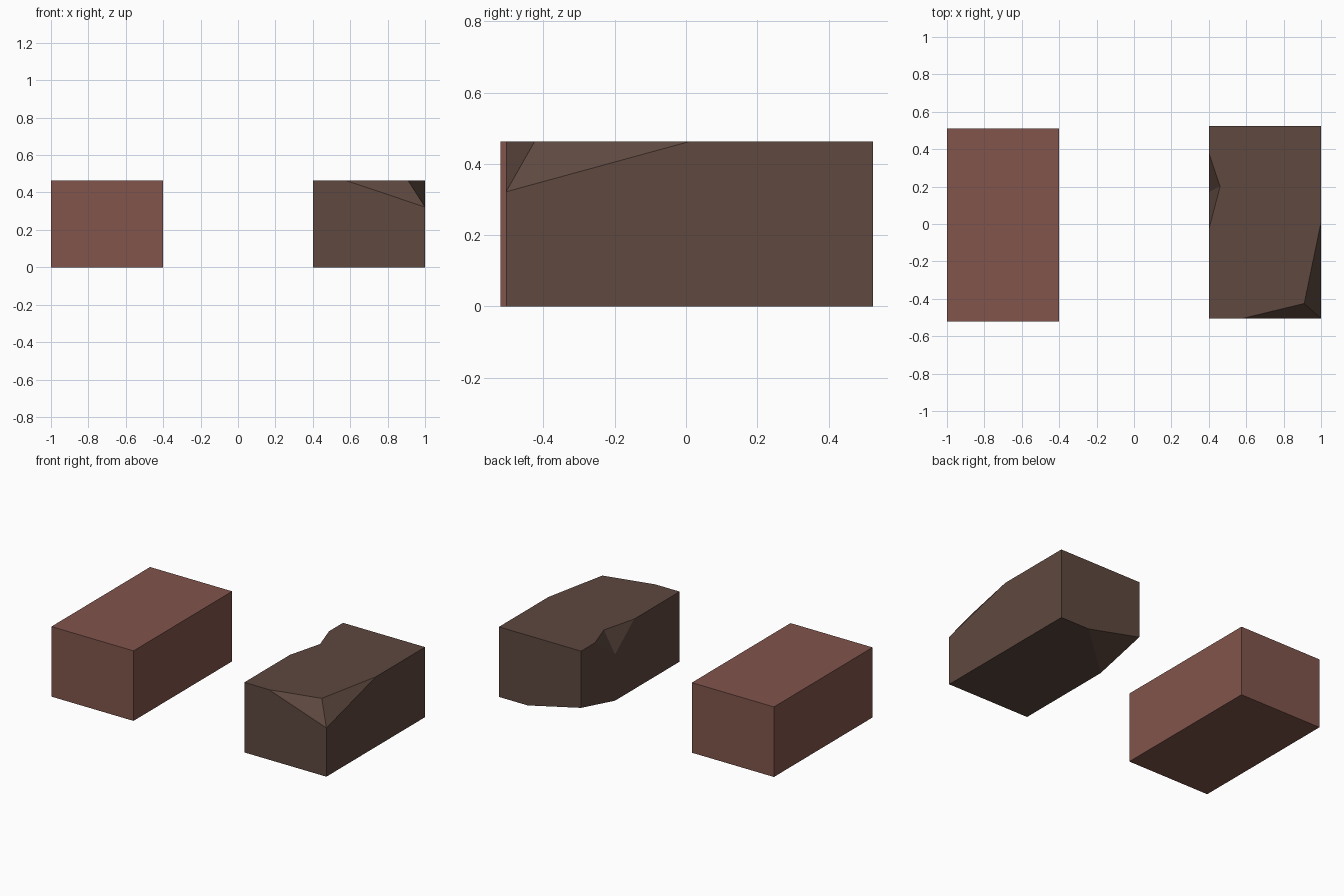
import bpy, bmesh
from mathutils import Vector as V

if "Cube" in bpy.data.objects:
    bpy.data.objects.remove(bpy.data.objects["Cube"])

H = 0.463  # brick height


def material(name, rgb):
    m = bpy.data.materials.new(name)
    m.diffuse_color = (*rgb, 1)
    m.use_nodes = True
    m.node_tree.nodes["Principled BSDF"].inputs["Base Color"].default_value = m.diffuse_color
    return m


def add_object(name, bm, mat=None):
    bmesh.ops.recalc_face_normals(bm, faces=bm.faces[:])
    mesh = bpy.data.meshes.new(name)
    bm.to_mesh(mesh)
    bm.free()
    ob = bpy.data.objects.new(name, mesh)
    bpy.context.collection.objects.link(ob)
    if mat:
        mesh.materials.append(mat)
    return ob


def box(x0, x1, y0, y1):
    bm = bmesh.new()
    bmesh.ops.create_cube(bm, size=1)
    for v in bm.verts:
        v.co = ((x0 + x1) / 2 + v.co.x * (x1 - x0),
                (y0 + y1) / 2 + v.co.y * (y1 - y0),
                (v.co.z + 0.5) * H)
    return bm


def chip(bm, a, b, c, corner):
    """Slice off the side of plane abc that holds the corner."""
    a, b, c = V(a), V(b), V(c)
    n = (b - a).cross(c - a).normalized()
    if n.dot(V(corner) - a) < 0:
        n = -n
    res = bmesh.ops.bisect_plane(bm, geom=bm.verts[:] + bm.edges[:] + bm.faces[:],
                                 dist=1e-5, plane_co=a, plane_no=n, clear_outer=True)
    edges = [e for e in res["geom_cut"] if isinstance(e, bmesh.types.BMEdge)]
    bmesh.ops.holes_fill(bm, edges=[e for e in edges if e.is_boundary], sides=0)


red = material("red brick", (0.22, 0.09, 0.072))
brown = material("dark brown brick", (0.112, 0.065, 0.05))

# Whole brick
add_object("whole_brick", box(-1, -0.4, -0.52, 0.51), red)

# Chipped brick: two facets on the top front corner, one on the bottom back corner
bm = box(0.4, 1, -0.505, 0.525)
low, peak = (1, -0.505, 0.322), (0.91, -0.425, H)
chip(bm, (0.58, -0.505, H), peak, low, (1, -0.505, H))
chip(bm, (1, 0.01, H), peak, low, (1, -0.505, H))
chip(bm, (0.79, 0.525, 0), (0.4, 0.17, 0), (0.4, 0.525, 0.088), (0.4, 0.525, 0))
brick = add_object("chipped_brick", bm, brown)

# Wedge notch in the top left edge, cut with a slanted prism
foot, inner = V((0.4, 0.17, 0.305)), V((0.46, 0.2, H))
d = inner - foot
sides = [V((0, 0, 0)), 2 * (V((0.4, 0.38, H)) - inner), 2 * (V((0.4, -0.03, H)) - inner)]
bm = bmesh.new()
lo = [bm.verts.new(foot - 0.5 * d + s) for s in sides]
hi = [bm.verts.new(inner + 0.5 * d + s) for s in sides]
bm.faces.new(lo)
bm.faces.new(hi)
for i in range(3):
    j = (i + 1) % 3
    bm.faces.new((lo[i], lo[j], hi[j], hi[i]))
cutter = add_object("notch_cutter", bm, brown)
cutter.hide_render = True

mod = brick.modifiers.new("notch", 'BOOLEAN')
mod.operation = 'DIFFERENCE'
mod.solver = 'EXACT'
mod.object = cutter
bpy.context.view_layer.objects.active = brick
bpy.ops.object.modifier_apply(modifier=mod.name)
bpy.data.objects.remove(cutter)
